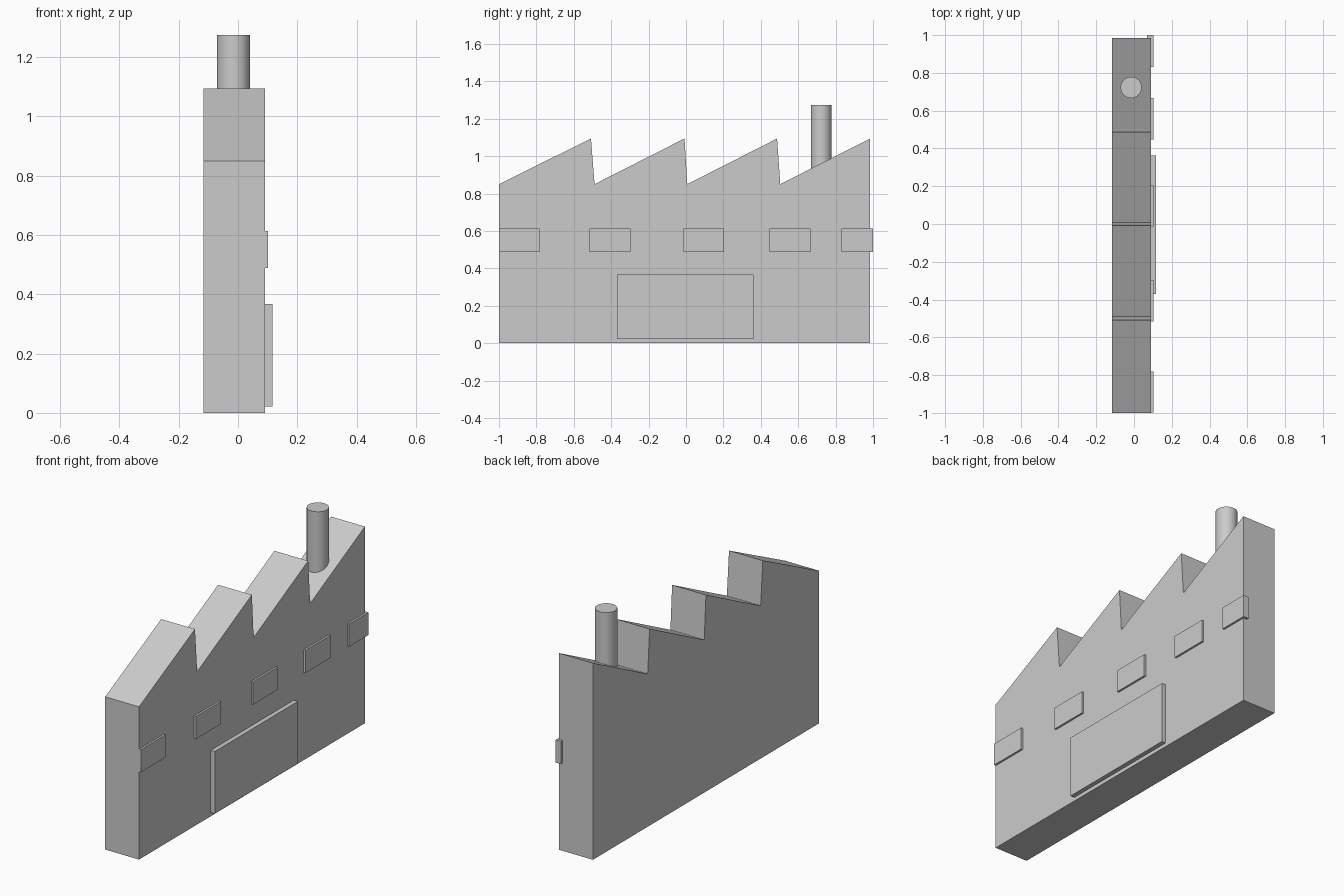
import bpy, bmesh
from mathutils import Vector

cube = bpy.data.objects.get("Cube")
if cube:
    bpy.data.objects.remove(cube, do_unlink=True)

grey = bpy.data.materials.new("light grey")
grey.use_nodes = True
grey.diffuse_color = (0.6, 0.6, 0.6, 1)
grey.node_tree.nodes["Principled BSDF"].inputs["Base Color"].default_value = (0.6, 0.6, 0.6, 1)


def extrude_profile(name, profile, x0, x1):
    """Extrude a (y, z) outline from x0 to x1."""
    bm = bmesh.new()
    face = bm.faces.new([bm.verts.new((x0, y, z)) for y, z in profile])
    result = bmesh.ops.extrude_face_region(bm, geom=[face])
    moved = [v for v in result["geom"] if isinstance(v, bmesh.types.BMVert)]
    bmesh.ops.translate(bm, verts=moved, vec=Vector((x1 - x0, 0, 0)))
    bmesh.ops.recalc_face_normals(bm, faces=bm.faces)
    mesh = bpy.data.meshes.new(name)
    bm.to_mesh(mesh)
    bm.free()
    mesh.materials.append(grey)
    obj = bpy.data.objects.new(name, mesh)
    bpy.context.collection.objects.link(obj)
    return obj


def panel(name, y0, y1, z0, z1, x1):
    """Raised panel sunk slightly into the wall."""
    return extrude_profile(name, [(y0, z0), (y1, z0), (y1, z1), (y0, z1)], 0.07, x1)


# Factory body with a sawtooth roof
EAVE, RIDGE = 0.85, 1.094
outline = [(0.985, 0), (-1, 0)]
for start, peak in ((-1, -0.508), (-0.489, -0.008), (0.007, 0.487), (0.504, 0.985)):
    outline += [(start, EAVE), (peak, RIDGE)]
extrude_profile("factory_body", outline, -0.117, 0.091)

# Row of windows, the last one overhanging the corner
windows = ((-0.999, -0.782), (-0.516, -0.296), (-0.013, 0.203), (0.447, 0.666), (0.831, 1.0))
for i, (y0, y1) in enumerate(windows, 1):
    panel(f"window_{i}", y0, y1, 0.488, 0.614, 0.102)

# Loading door
panel("loading_door", -0.37, 0.362, 0.021, 0.367, 0.116)

# Chimney rising out of the last roof slope
BOTTOM, TOP = 0.82, 1.274
bpy.ops.mesh.primitive_cylinder_add(vertices=48, radius=0.056, depth=TOP - BOTTOM,
                                    location=(-0.015, 0.723, (TOP + BOTTOM) / 2))
chimney = bpy.context.object
chimney.name = "chimney"
chimney.data.materials.append(grey)
bpy.ops.object.shade_smooth_by_angle()
